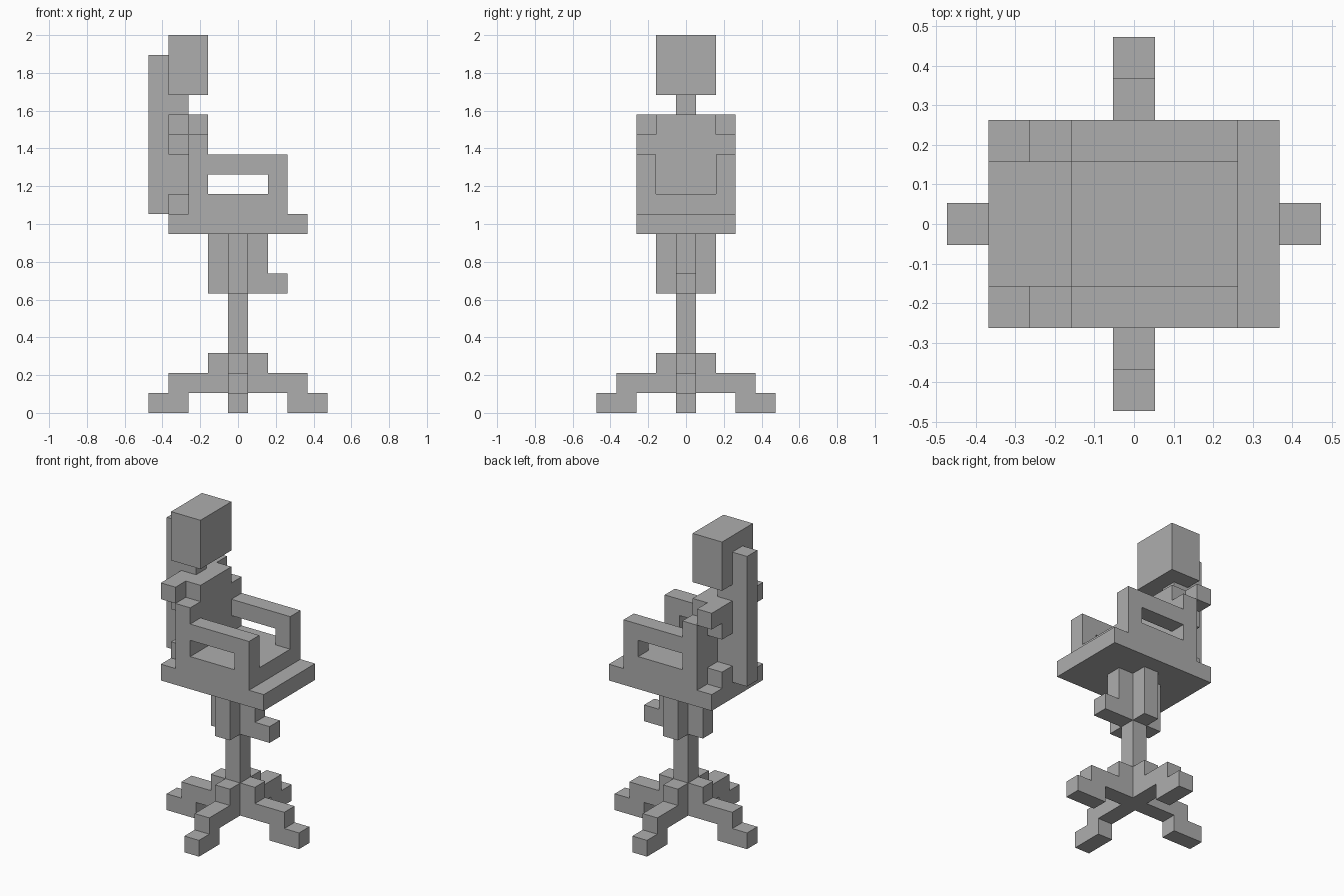
import bpy

if "Cube" in bpy.data.objects:
    bpy.data.objects.remove(bpy.data.objects["Cube"], do_unlink=True)

U = 2 / 19  # one block

grey = bpy.data.materials.new("plain_grey")
grey.use_nodes = True
grey.diffuse_color = (0.42, 0.42, 0.42, 1)
grey.node_tree.nodes["Principled BSDF"].inputs["Base Color"].default_value = (0.42, 0.42, 0.42, 1)


def box(name, x, y, z):
    """Box from (low, high) ranges measured in blocks."""
    ranges = (x, y, z)
    bpy.ops.mesh.primitive_cube_add(size=1, location=[(a + b) / 2 * U for a, b in ranges])
    ob = bpy.context.object
    ob.name = name
    for v in ob.data.vertices:
        for i, (a, b) in enumerate(ranges):
            v.co[i] *= (b - a) * U
    ob.data.materials.append(grey)


def span(side, near, far):
    """Range mirrored to the given side."""
    return tuple(sorted((side * near, side * far)))


MID = (-0.5, 0.5)
WIDE = (-1.5, 1.5)


def cross(name, reach, z):
    """Plus-shaped layer around the column."""
    box(name + "_core", MID, MID, z)
    for s, side in ((1, "left"), (-1, "right")):
        box(f"{name}_{side}", span(s, 0.5, reach), MID, z)
    for s, side in ((1, "back"), (-1, "front")):
        box(f"{name}_{side}", MID, span(s, 0.5, reach), z)


# Four-legged base with feet
for s, side in ((1, "left"), (-1, "right")):
    box(f"foot_{side}", span(s, 2.5, 4.5), MID, (0, 1))
for s, side in ((1, "back"), (-1, "front")):
    box(f"foot_{side}", MID, span(s, 2.5, 4.5), (0, 1))
cross("base_leg", 3.5, (1, 2))
cross("base_hub", 1.5, (2, 3))

# Column, tilt mechanism and lever
box("column", MID, MID, (3, 6))
cross("mechanism", 1.5, (6, 9))
box("lever", (1.5, 2.5), MID, (6, 7))

# Seat and cushion
box("seat", (-3.5, 3.5), (-2.5, 2.5), (9, 10))
box("cushion", (-3.5, 2.5), WIDE, (10, 11))

# Armrests and back corner posts
for s, side in ((1, "back"), (-1, "front")):
    y = span(s, 1.5, 2.5)
    box(f"arm_rail_{side}", (-1.5, 2.5), y, (10, 11))
    box(f"arm_post_{side}", (1.5, 2.5), y, (11, 12))
    box(f"arm_top_{side}", (-1.5, 2.5), y, (12, 13))
    box(f"corner_post_{side}", (-2.5, -1.5), y, (10, 14))

# Backrest with its rear bars
box("backrest", (-2.5, -1.5), WIDE, (11, 15))
box("rear_link", (-3.5, -2.5), MID, (11, 13))
box("rear_bracket", (-3.5, -2.5), WIDE, (13, 14))
box("shoulder_bar", (-3.5, -2.5), (-2.5, 2.5), (14, 15))

# Spine, neck and headrest
box("spine", (-4.5, -3.5), MID, (10, 18))
box("neck", (-3.5, -2.5), MID, (15, 16))
box("headrest", (-3.5, -1.5), WIDE, (16, 19))
